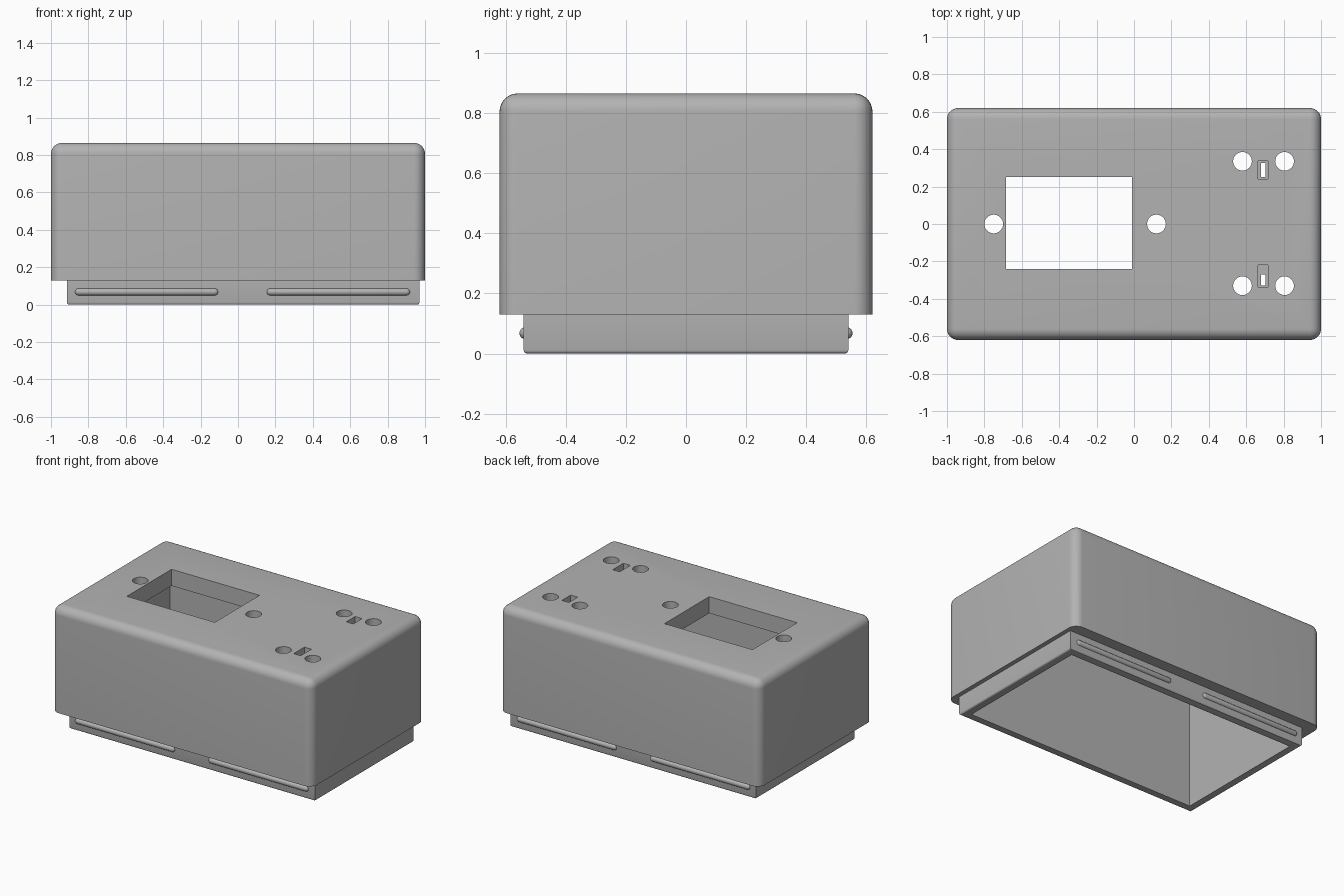
import bpy
import bmesh
from math import radians, pi
from mathutils import Matrix, Vector

cube = bpy.data.objects.get("Cube")
if cube:
    bpy.data.objects.remove(cube, do_unlink=True)

grey = bpy.data.materials.new("plain grey")
grey.use_nodes = True
tone = (0.45, 0.45, 0.45, 1)
grey.diffuse_color = tone
grey.node_tree.nodes["Principled BSDF"].inputs["Base Color"].default_value = tone


def finish(bm, name):
    mesh = bpy.data.meshes.new(name)
    bm.to_mesh(mesh)
    bm.free()
    mesh.materials.append(grey)
    obj = bpy.data.objects.new(name, mesh)
    bpy.context.scene.collection.objects.link(obj)
    return obj


def add_block(bm, low, high):
    low, high = Vector(low), Vector(high)
    size = Matrix.Diagonal((*(high - low), 1))
    return bmesh.ops.create_cube(bm, size=1, matrix=Matrix.Translation((low + high) / 2) @ size)


def block(name, low, high, radius=0, segments=6, rounded=None):
    bm = bmesh.new()
    add_block(bm, low, high)
    if radius:
        edges = [e for e in bm.edges if rounded(e)]
        bmesh.ops.bevel(bm, geom=edges, offset=radius, segments=segments,
                        profile=0.5, affect='EDGES', clamp_overlap=True)
    return finish(bm, name)


def cut(obj, cutter, operation='DIFFERENCE'):
    mod = obj.modifiers.new(cutter.name, 'BOOLEAN')
    mod.operation, mod.solver, mod.object = operation, 'EXACT', cutter
    bpy.context.view_layer.objects.active = obj
    bpy.ops.object.modifier_apply(modifier=mod.name)
    bpy.data.objects.remove(cutter, do_unlink=True)


def smooth(obj):
    bpy.ops.object.select_all(action='DESELECT')
    obj.select_set(True)
    bpy.context.view_layer.objects.active = obj
    bpy.ops.object.shade_smooth_by_angle(angle=radians(30))


# Outer shell: rounded corners and top, sharp lower rim
case = block("case", (-1, -0.62, 0.13), (1, 0.62, 0.865), 0.06, 8,
             lambda e: max(v.co.z for v in e.verts) > 0.5)

# Inset lip below the shell, slightly rounded underneath
lip = block("lip", (-0.915, -0.54, 0), (0.97, 0.54, 0.2), 0.012, 3,
            lambda e: max(v.co.z for v in e.verts) < 0.1)
cut(case, lip, 'UNION')

# Hollow interior, open at the bottom
cut(case, block("cavity", (-0.86, -0.485, -0.1), (0.915, 0.485, 0.75)))

# Display window
cut(case, block("window", (-0.685, -0.24, 0.6), (-0.01, 0.25, 1)))

# Round screw holes in the top
bm = bmesh.new()
for x, y in [(-0.75, 0), (0.12, 0), (0.58, 0.335), (0.58, -0.33), (0.805, 0.335), (0.805, -0.33)]:
    bmesh.ops.create_cone(bm, cap_ends=True, segments=32, radius1=0.05, radius2=0.05,
                          depth=0.4, matrix=Matrix.Translation((x, y, 0.8)))
cut(case, finish(bm, "screw_holes"))

# Small stepped slots between the paired holes
for side, pocket, through in [("back", (0.24, 0.337), (0.25, 0.325)),
                              ("front", (-0.337, -0.22), (-0.33, -0.27))]:
    cut(case, block(side + "_pocket", (0.663, pocket[0], 0.81), (0.717, pocket[1], 1)))
    cut(case, block(side + "_slot", (0.678, through[0], 0.6), (0.703, through[1], 1)))
smooth(case)

# Snap ridges along both long sides of the lip
for side, y in [("front", -0.534), ("back", 0.534)]:
    for end, x0, x1 in [("minus_x", -0.872, -0.105), ("plus_x", 0.153, 0.92)]:
        r = 0.02
        bm = bmesh.new()
        bmesh.ops.create_uvsphere(bm, u_segments=16, v_segments=8, radius=r)
        bmesh.ops.rotate(bm, verts=bm.verts, matrix=Matrix.Rotation(pi / 2, 3, 'Y'))
        half = (x1 - x0) / 2 - r
        # Split the ball at its middle ring and stretch it into a capsule
        ring = [e for e in bm.edges if all(abs(v.co.x) < 1e-5 for v in e.verts)]
        bmesh.ops.split_edges(bm, edges=ring)
        for v in bm.verts:
            middle = sum(f.calc_center_median().x for f in v.link_faces)
            v.co.x += half if middle > 0 else -half
        rims = [e for e in bm.edges if e.is_boundary]
        bmesh.ops.bridge_loops(bm, edges=rims)
        bmesh.ops.translate(bm, verts=bm.verts, vec=((x0 + x1) / 2, y, 0.068))
        bmesh.ops.recalc_face_normals(bm, faces=bm.faces)
        smooth(finish(bm, side + "_ridge_" + end))
